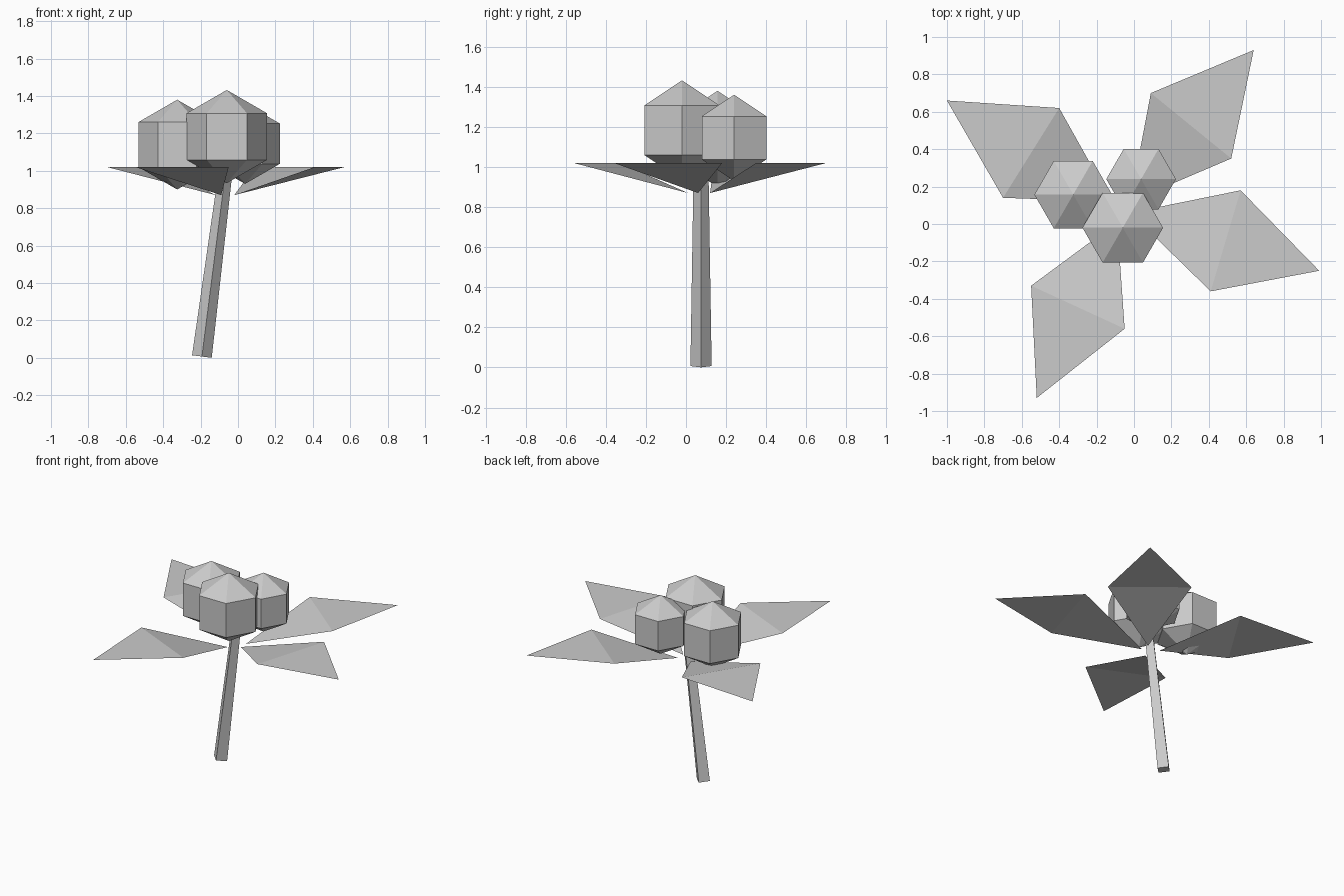
import bpy
from math import sin, cos, pi, atan2
from mathutils import Vector

if "Cube" in bpy.data.objects:
    bpy.data.objects.remove(bpy.data.objects["Cube"], do_unlink=True)

# One plain grey for the whole plant
grey = bpy.data.materials.new("plain grey")
grey.use_nodes = True
colour = (0.6, 0.6, 0.6, 1)
grey.diffuse_color = colour
grey.node_tree.nodes["Principled BSDF"].inputs["Base Color"].default_value = colour


def add_object(name, verts, faces):
    mesh = bpy.data.meshes.new(name)
    mesh.from_pydata(verts, [], faces)
    mesh.materials.append(grey)
    obj = bpy.data.objects.new(name, mesh)
    bpy.context.collection.objects.link(obj)
    return obj


def prism(sides, low, high):
    """Walls between two rings given as (radius, height)."""
    verts = [(r * cos(2 * pi * i / sides), r * sin(2 * pi * i / sides), z)
             for r, z in (low, high) for i in range(sides)]
    walls = [(i, (i + 1) % sides, (i + 1) % sides + sides, i + sides)
             for i in range(sides)]
    return verts, walls


def berry(name, centre, radius):
    """Six-sided coarse ball with pointed top and bottom."""
    n = 6
    ring = radius * cos(pi / 6)
    verts, faces = prism(n, (ring, -radius / 2), (ring, radius / 2))
    verts += [(0, 0, -radius), (0, 0, radius)]
    for i in range(n):
        j = (i + 1) % n
        faces += [(j, i, 2 * n), (i + n, j + n, 2 * n + 1)]
    add_object(name, verts, faces).location = centre


def leaf(name, base, right, tip, left):
    """Sheet rising from the stem, folded level across its widest line."""
    verts = [(*base, 0.87)] + [(*p, 1.02) for p in (right, tip, left)]
    add_object(name, verts, [(0, 1, 3), (1, 2, 3)])


# Leaning, tapering four-sided stem
foot, top = Vector((-0.193, 0.075, 0.007)), Vector((-0.066, 0.075, 1.0))
axis = top - foot
verts, faces = prism(4, (0.053, 0), (0.037, axis.length))
faces += [(3, 2, 1, 0), (4, 5, 6, 7)]
stem = add_object("stem", verts, faces)
stem.location = foot
stem.rotation_euler.y = atan2(axis.x, axis.z)

# Cluster of berries
berry("front_berry", (-0.06, -0.02, 1.183), 0.249)
berry("right_berry", (-0.325, 0.157, 1.14), 0.24)
berry("back_berry", (0.038, 0.24, 1.145), 0.215)

# Four leaves around the cluster
leaf("left_leaf", (-0.02, 0.06), (0.41, -0.36), (0.99, -0.25), (0.57, 0.18))
leaf("back_leaf", (-0.02, 0.12), (0.52, 0.35), (0.64, 0.93), (0.09, 0.7))
leaf("right_leaf", (-0.12, 0.12), (-0.4, 0.62), (-1.0, 0.66), (-0.7, 0.14))
leaf("front_leaf", (-0.09, 0.01), (-0.55, -0.33), (-0.52, -0.93), (-0.05, -0.56))
